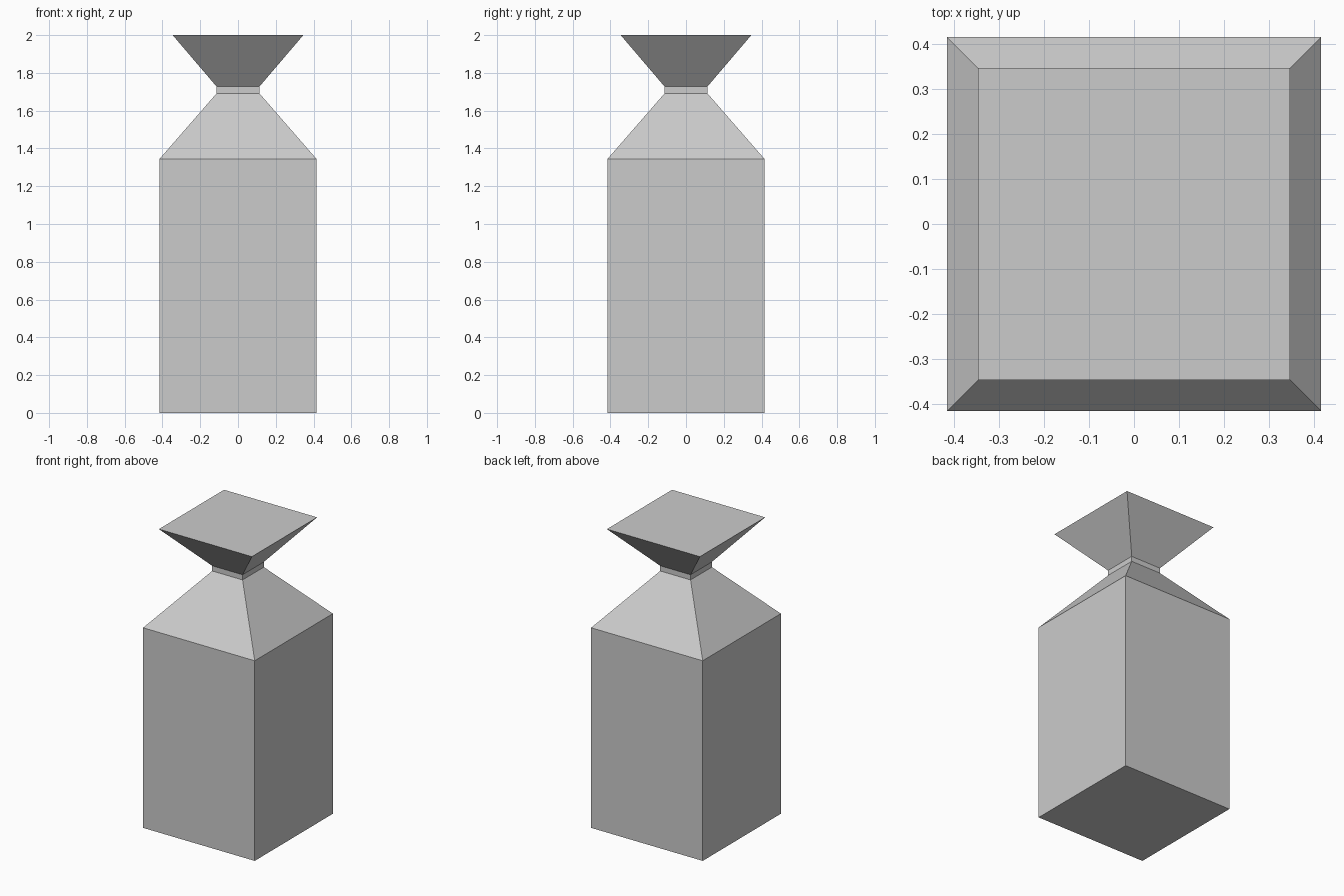
import bpy, bmesh

if "Cube" in bpy.data.objects:
    bpy.data.objects.remove(bpy.data.objects["Cube"])

# Square cross-sections up the bottle: (height, half width)
PROFILE = [
    (0.0, 0.415),    # base
    (1.345, 0.415),  # top of body
    (1.692, 0.113),  # bottom of neck
    (1.727, 0.113),  # top of neck
    (2.0, 0.346),    # flared top
]


def square_loft(name, profile):
    bm = bmesh.new()
    rings = [[bm.verts.new((sx * w, sy * w, z))
              for sx, sy in ((-1, -1), (1, -1), (1, 1), (-1, 1))]
             for z, w in profile]
    # Side walls
    for a, b in zip(rings, rings[1:]):
        for i in range(4):
            j = (i + 1) % 4
            bm.faces.new((a[i], a[j], b[j], b[i]))
    # Closed bottom and top
    bm.faces.new(rings[0][::-1])
    bm.faces.new(rings[-1])
    bmesh.ops.recalc_face_normals(bm, faces=bm.faces)
    mesh = bpy.data.meshes.new(name)
    bm.to_mesh(mesh)
    bm.free()
    obj = bpy.data.objects.new(name, mesh)
    bpy.context.collection.objects.link(obj)
    return obj


# Square bottle with pinched neck and flared top
square_loft("square_bottle", PROFILE)
